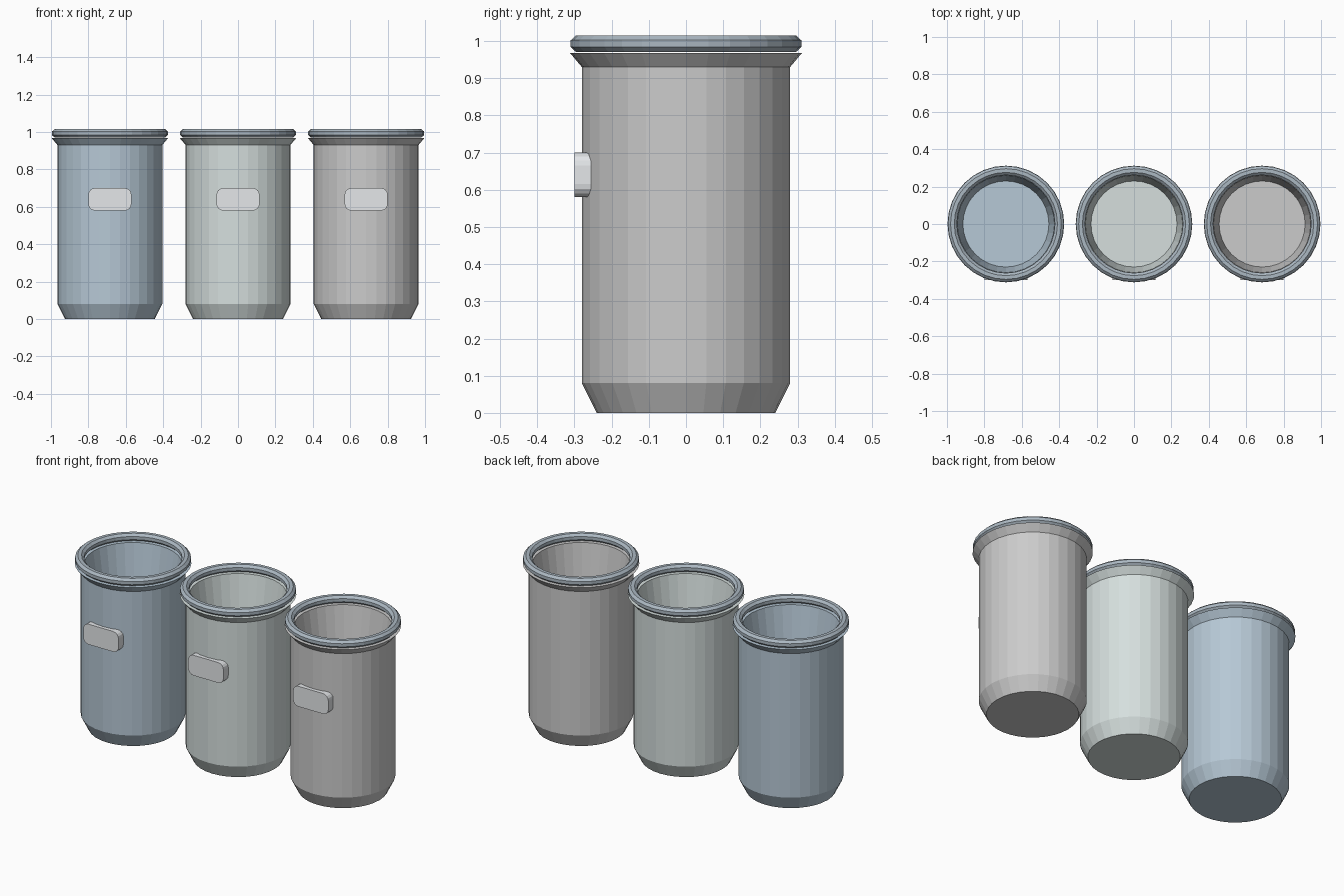
import bpy, bmesh, math

if "Cube" in bpy.data.objects:
    bpy.data.objects.remove(bpy.data.objects["Cube"])

def material(name, rgb):
    m = bpy.data.materials.new(name)
    m.diffuse_color = (*rgb, 1)
    m.use_nodes = True
    m.node_tree.nodes["Principled BSDF"].inputs["Base Color"].default_value = m.diffuse_color
    return m

def finish(name, bm, mat, loc):
    bmesh.ops.remove_doubles(bm, verts=bm.verts, dist=1e-5)
    bmesh.ops.recalc_face_normals(bm, faces=bm.faces)
    me = bpy.data.meshes.new(name)
    bm.to_mesh(me)
    bm.free()
    ob = bpy.data.objects.new(name, me)
    ob.location = loc
    me.materials.append(mat)
    bpy.context.collection.objects.link(ob)
    return ob

def lathe(name, profile, mat, loc, steps=32, closed=False):
    bm = bmesh.new()
    vs = [bm.verts.new((r, 0, z)) for r, z in profile]
    pairs = list(zip(vs, vs[1:] + vs[:1])) if closed else list(zip(vs, vs[1:]))
    edges = [bm.edges.new(p) for p in pairs]
    bmesh.ops.spin(bm, geom=vs + edges, cent=(0, 0, 0), axis=(0, 0, 1),
                   angle=math.tau, steps=steps)
    return finish(name, bm, mat, loc)

def plate(name, w, h, radius, y0, y1, mat, loc):
    bm = bmesh.new()
    pts = []
    for k, (sx, sz) in enumerate([(1, 1), (-1, 1), (-1, -1), (1, -1)]):
        for i in range(5):
            a = math.radians(90 * k + 22.5 * i)
            pts.append((sx * (w / 2 - radius) + radius * math.cos(a), y0,
                        sz * (h / 2 - radius) + radius * math.sin(a)))
    face = bm.faces.new([bm.verts.new(p) for p in pts])
    ext = bmesh.ops.extrude_face_region(bm, geom=[face], use_keep_orig=True)
    moved = [v for v in ext["geom"] if isinstance(v, bmesh.types.BMVert)]
    bmesh.ops.translate(bm, verts=moved, vec=(0, y1 - y0, 0))
    return finish(name, bm, mat, loc)

# jar body: chamfered foot, straight wall, flared lip, tapered inside and floor
BODY = [(0, 0), (0.24, 0), (0.28, 0.08), (0.28, 0.93), (0.312, 0.968),
        (0.26, 0.968), (0.23, 0.77), (0, 0.77)]
# octagonal rim section
RIM = [(0.286 + 0.026 * math.cos(math.radians(22.5 + 45 * i)),
        0.993 + 0.024 * math.sin(math.radians(22.5 + 45 * i))) for i in range(8)]

rim_mat = material("rim_slate", (0.41, 0.48, 0.54))
label_mat = material("label_pale", (0.78, 0.80, 0.82))
jars = [("blue", -0.685, (0.47, 0.58, 0.67)),
        ("green", 0.0, (0.67, 0.74, 0.73)),
        ("grey", 0.685, (0.66, 0.65, 0.65))]

for tag, x, rgb in jars:
    lathe(f"{tag}_jar_body", BODY, material(f"{tag}_body", rgb), (x, 0, 0))
    lathe(f"{tag}_jar_rim", RIM, rim_mat, (x, 0, 0), closed=True)
    plate(f"{tag}_jar_label", 0.23, 0.12, 0.035, -0.30, -0.255, label_mat, (x, 0, 0.64))
